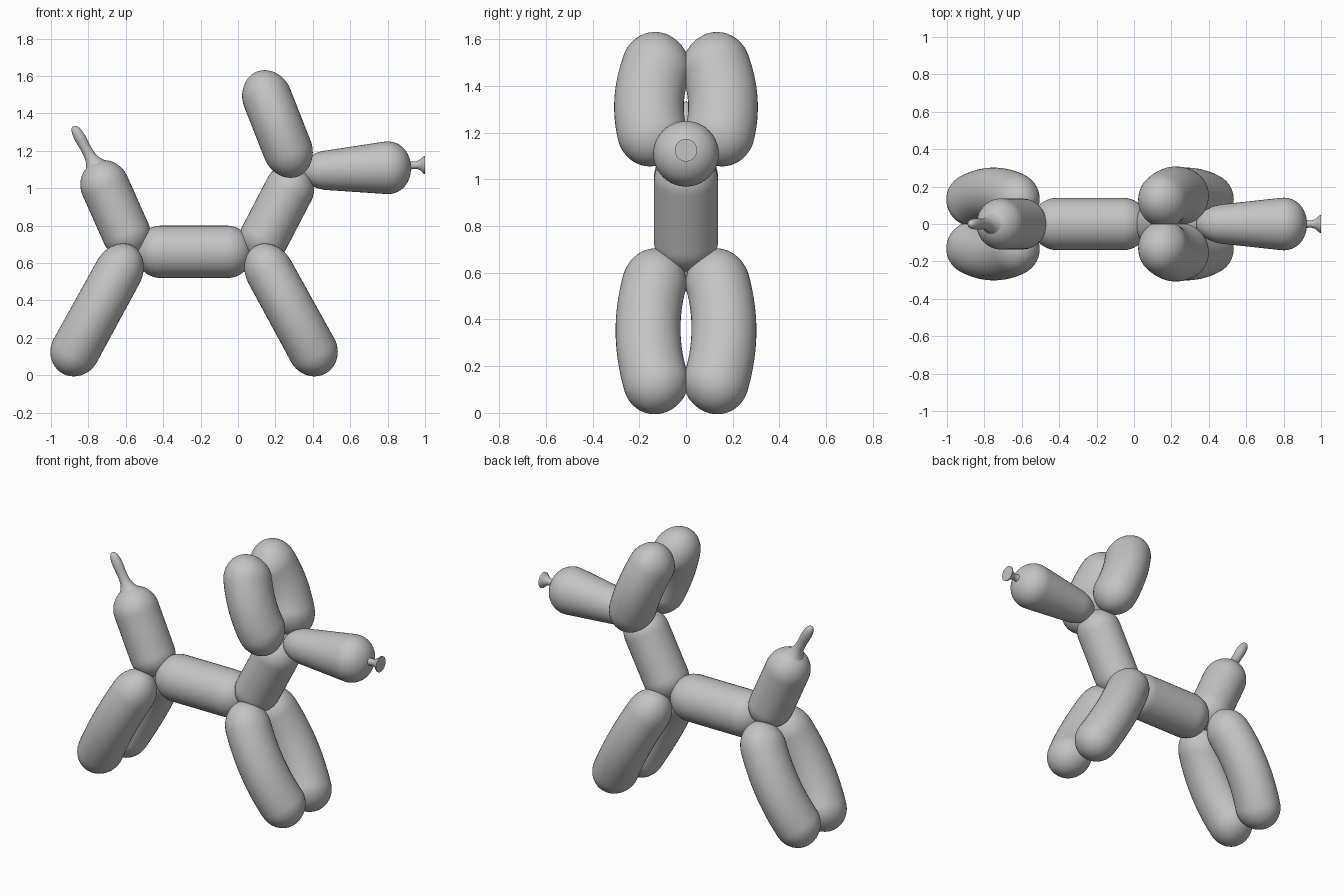
import bpy
import bmesh
from math import sin, cos, pi, sqrt
from mathutils import Vector

cube = bpy.data.objects.get("Cube")
if cube:
    bpy.data.objects.remove(cube)

grey = bpy.data.materials.new("balloon grey")
grey.use_nodes = True
grey.diffuse_color = (0.55, 0.55, 0.55, 1)
grey.node_tree.nodes["Principled BSDF"].inputs["Base Color"].default_value = grey.diffuse_color

SIDES = 40


def loft(name, path, radii, widen=1.0):
    """Skin round rings along a path; widen stretches them sideways (y)."""
    bm = bmesh.new()
    rings = []
    for i, (p, r) in enumerate(zip(path, radii)):
        t = (path[min(i + 1, len(path) - 1)] - path[max(i - 1, 0)]).normalized()
        n = t.cross(Vector((0, 1, 0))).normalized()
        b = n.cross(t)
        rings.append([bm.verts.new(p + n * r * cos(a) + b * r * widen * sin(a))
                      for a in (2 * pi * k / SIDES for k in range(SIDES))])
    for lo, hi in zip(rings, rings[1:]):
        for k in range(SIDES):
            j = (k + 1) % SIDES
            bm.faces.new((lo[k], lo[j], hi[j], hi[k]))
    bm.faces.new(rings[0])
    bm.faces.new(rings[-1])
    bmesh.ops.recalc_face_normals(bm, faces=bm.faces)
    mesh = bpy.data.meshes.new(name)
    bm.to_mesh(mesh)
    bm.free()
    mesh.materials.append(grey)
    obj = bpy.data.objects.new(name, mesh)
    bpy.context.collection.objects.link(obj)
    bpy.ops.object.select_all(action='DESELECT')
    obj.select_set(True)
    bpy.context.view_layer.objects.active = obj
    bpy.ops.object.shade_smooth_by_angle(angle=pi / 4)
    return obj


def balloon(name, start, end, r0, r1, cap0=0.13, cap1=0.13, bow=0.0, widen=1.0, steps=56):
    """Sausage from tip to tip, bowed along y, with rounded ends."""
    start, end = Vector(start), Vector(end)
    length = (end - start).length
    path, radii = [], []
    for i in range(steps + 1):
        u = 0.5 - 0.5 * cos(pi * i / steps)
        d = u * length
        r = r0 + (r1 - r0) * u
        for dist, cap in ((d, cap0), (length - d, cap1)):
            if dist < cap:
                r *= sqrt(max(0, 1 - (1 - dist / cap) ** 2))
        path.append(start.lerp(end, u) + Vector((0, 4 * bow * u * (1 - u), 0)))
        radii.append(max(r, 0.0005))
    return loft(name, path, radii, widen)


def spline_tube(name, stations, per=6):
    """Thin tube through (x, z, radius) stations, smoothly interpolated."""
    pts = [Vector(s) for s in stations]
    path, radii = [], []
    for i in range(len(pts) - 1):
        a, b = pts[max(i - 1, 0)], pts[i]
        c, d = pts[i + 1], pts[min(i + 2, len(pts) - 1)]
        last = i == len(pts) - 2
        for k in range(per + last):
            t = k / per
            q = 0.5 * (2 * b + (c - a) * t + (2 * a - 5 * b + 4 * c - d) * t ** 2
                       + (3 * b - a - 3 * c + d) * t ** 3)
            path.append(Vector((q.x, 0, q.y)))
            radii.append(max(q.z, 0.0005))
    return loft(name, path, radii)


# Central segments
balloon("body", (-0.55, 0, 0.66), (0.08, 0, 0.66), 0.14, 0.14, 0.14, 0.14)
balloon("neck", (0.08, 0, 0.62), (0.335, 0, 1.11), 0.132, 0.132, widen=1.04)
balloon("rump", (-0.545, 0, 0.64), (-0.768, 0, 1.14), 0.13, 0.13, 0.13, 0.14, widen=1.05)
balloon("snout", (0.33, 0, 1.09), (0.925, 0, 1.115), 0.09, 0.155, 0.14, 0.14)

# Paired legs and ears, mirrored across y
for side, s in (("near", -1), ("far", 1)):
    balloon("hind_leg_" + side, (-0.567, s * 0.09, 0.685), (-0.933, s * 0.085, 0.018),
            0.128, 0.132, 0.15, 0.13, s * 0.075, 1.07)
    balloon("foreleg_" + side, (0.097, s * 0.09, 0.685), (0.463, s * 0.085, 0.018),
            0.128, 0.132, 0.15, 0.13, s * 0.075, 1.07)
    balloon("ear_" + side, (0.317, s * 0.10, 1.075), (0.108, s * 0.065, 1.606),
            0.132, 0.132, 0.14, 0.13, s * 0.075, 1.13)

# Uninflated tail tip and tied knot on the nose
spline_tube("tail_tip", [(-0.752, 1.10, 0.085), (-0.768, 1.13, 0.052), (-0.787, 1.165, 0.033),
                         (-0.812, 1.21, 0.028), (-0.845, 1.27, 0.030), (-0.868, 1.31, 0.024),
                         (-0.880, 1.326, 0.012), (-0.883, 1.33, 0.001)])
spline_tube("nose_knot", [(0.90, 1.12, 0.035), (0.925, 1.122, 0.022), (0.95, 1.124, 0.020),
                          (0.975, 1.125, 0.030), (0.992, 1.125, 0.046), (1.0, 1.125, 0.048)])
